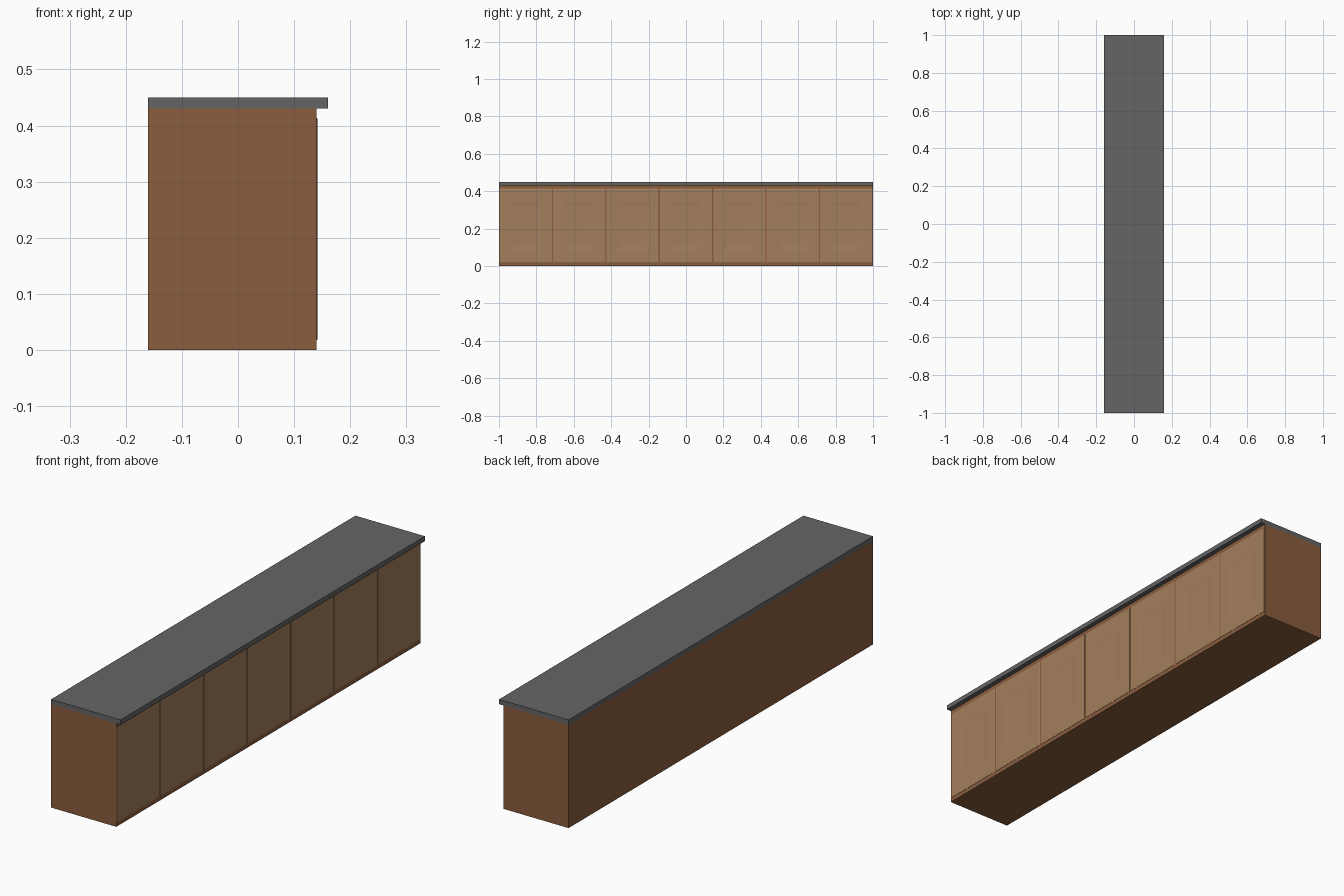
import bpy, bmesh

if "Cube" in bpy.data.objects:
    bpy.data.objects.remove(bpy.data.objects["Cube"])


def material(name, color):
    m = bpy.data.materials.new(name)
    m.diffuse_color = (*color, 1)
    m.use_nodes = True
    m.node_tree.nodes["Principled BSDF"].inputs["Base Color"].default_value = m.diffuse_color
    return m


WOOD = material("wood", (0.25, 0.11, 0.048))
DOOR = material("door_wood", (0.37, 0.21, 0.11))
STONE = material("dark_stone", (0.13, 0.13, 0.13))


def finish(name, bm, mat):
    bmesh.ops.recalc_face_normals(bm, faces=bm.faces)
    mesh = bpy.data.meshes.new(name)
    bm.to_mesh(mesh)
    bm.free()
    mesh.materials.append(mat)
    ob = bpy.data.objects.new(name, mesh)
    bpy.context.collection.objects.link(ob)
    return ob


def box(name, lo, hi, mat):
    bm = bmesh.new()
    bmesh.ops.create_cube(bm, size=1)
    for v in bm.verts:
        v.co = [lo[i] + (v.co[i] + 0.5) * (hi[i] - lo[i]) for i in range(3)]
    return finish(name, bm, mat)


def door(name, yc, half):
    # nested rectangles: (x, half width, bottom z, top z), from back edge to sunk panel
    rings = [(0.1395, half, 0.018, 0.413), (0.141, half, 0.018, 0.413),
             (0.142, half - 0.003, 0.021, 0.410),
             (0.142, 0.087, 0.084, 0.344), (0.1402, 0.063, 0.110, 0.318)]
    bm = bmesh.new()
    loops = [[bm.verts.new((x, yc + sy * w, z))
              for sy, z in ((-1, z0), (1, z0), (1, z1), (-1, z1))]
             for x, w, z0, z1 in rings]
    for a, b in zip(loops, loops[1:]):
        for i in range(4):
            j = (i + 1) % 4
            bm.faces.new((a[i], a[j], b[j], b[i]))
    bm.faces.new(loops[0])
    bm.faces.new(loops[-1])
    return finish(name, bm, mat=DOOR)


# Cabinet body and overhanging worktop
box("cabinet_body", (-0.16, -1, 0), (0.14, 1, 0.43), WOOD)
box("worktop", (-0.16, -1, 0.43), (0.16, 1, 0.45), STONE)

# Row of seven panelled doors
COUNT = 7
PITCH = 2 / COUNT
for i in range(COUNT):
    door(f"door_{i + 1}", -1 + PITCH * (i + 0.5), PITCH / 2 - 0.003)
